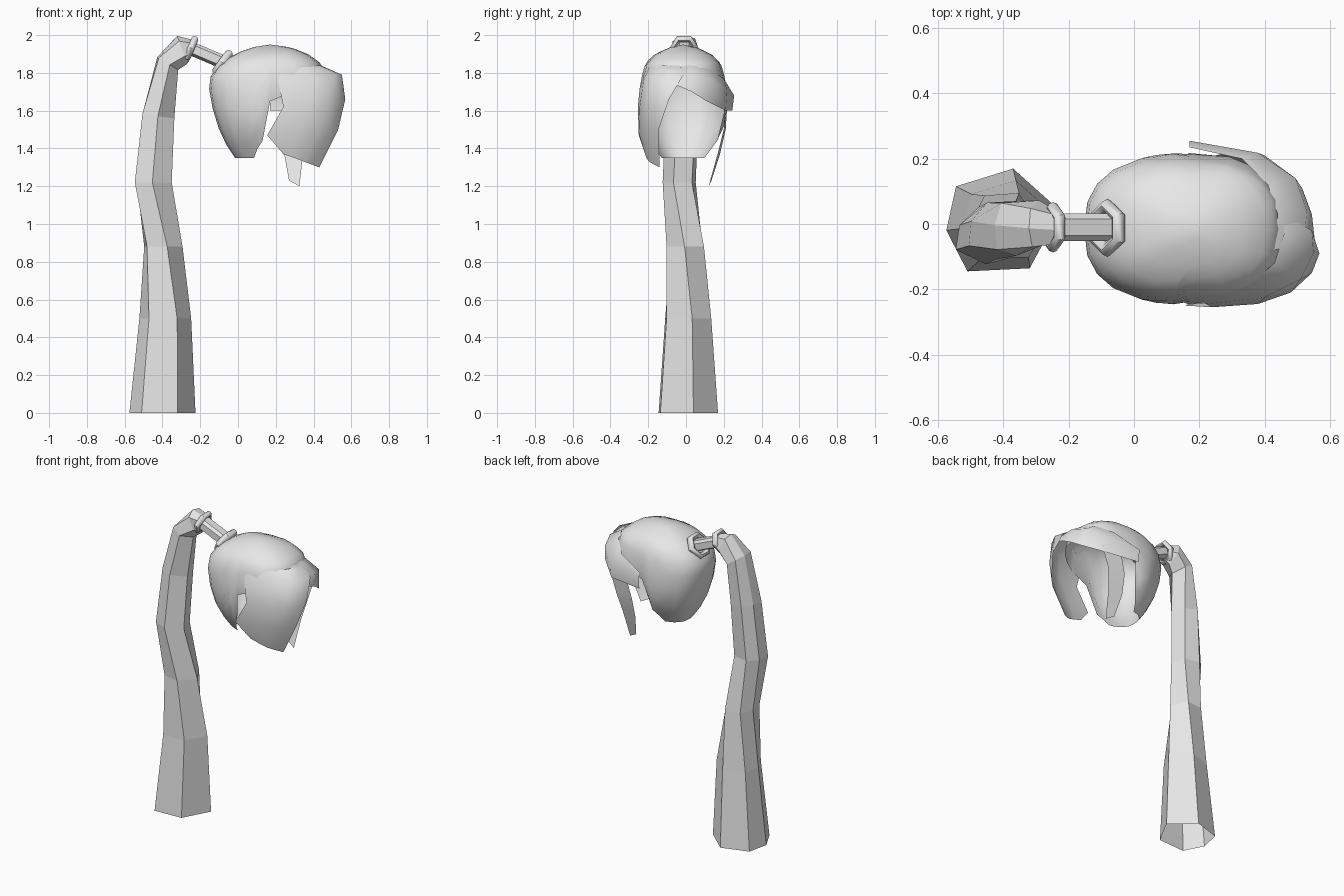
import bpy, bmesh, math
from mathutils import Vector, Matrix

if "Cube" in bpy.data.objects:
    bpy.data.objects.remove(bpy.data.objects["Cube"])

hair = bpy.data.materials.new("hair_grey")
hair.diffuse_color = (0.8, 0.8, 0.8, 1)
hair.use_nodes = True
hair.node_tree.nodes["Principled BSDF"].inputs["Base Color"].default_value = hair.diffuse_color
HEAD = Vector((0.17, -0.015, 1.62))


def add_mesh(name, verts, faces, smooth=None, outward=None):
    """Make an object; outward is a point the faces should look away from."""
    me = bpy.data.meshes.new(name)
    bm = bmesh.new()
    vs = [bm.verts.new(v) for v in verts]
    for f in faces:
        bm.faces.new([vs[i] for i in f])
    bmesh.ops.remove_doubles(bm, verts=bm.verts, dist=0.0005)
    bmesh.ops.recalc_face_normals(bm, faces=bm.faces)
    if outward is not None:
        side = sum(f.normal.dot(f.calc_center_median() - outward) * f.calc_area()
                   for f in bm.faces)
        if side < 0:
            bmesh.ops.reverse_faces(bm, faces=bm.faces)
    bm.to_mesh(me)
    bm.free()
    me.materials.append(hair)
    ob = bpy.data.objects.new(name, me)
    bpy.context.collection.objects.link(ob)
    if smooth:
        bpy.ops.object.select_all(action='DESELECT')
        ob.select_set(True)
        bpy.context.view_layer.objects.active = ob
        bpy.ops.object.shade_smooth_by_angle(angle=math.radians(smooth))
    return ob


def grid(name, rows, closed=False, smooth=None, outward=None):
    """Skin a list of equally long point rows."""
    n = len(rows[0])
    faces = []
    for r in range(len(rows) - 1):
        for c in range(n if closed else n - 1):
            d = (c + 1) % n
            faces.append((r * n + c, r * n + d, (r + 1) * n + d, (r + 1) * n + c))
    return add_mesh(name, [p for row in rows for p in row], faces, smooth, outward)


def lerp_table(table, key):
    """Interpolate the other columns of a table sorted by its first column."""
    for a, b in zip(table, table[1:]):
        if key <= b[0]:
            t = (key - a[0]) / (b[0] - a[0])
            return [p + (q - p) * t for p, q in zip(a[1:], b[1:])]
    return list(table[-1][1:])


# Ponytail: uneven six-sided tube, twisting and bending over at the top
hexagon = [(-1, -.19), (-.83, .68), (.17, 1.03), (1, .19), (.46, -.94), (-.63, -1)]
# centre x, y, z, radius x, radius y, twist, lean (degrees)
tail = [(-.40, .01, 0, .175, .155, 0, 0),
        (-.385, .01, .5, .137, .12, 0, 0),
        (-.395, 0, .88, .10, .10, -15, 0),
        (-.443, -.035, 1.22, .097, .085, -32, 0),
        (-.418, -.02, 1.57, .085, .085, -30, 8),
        (-.372, -.01, 1.85, .064, .085, -15, 32),
        (-.295, 0, 1.922, .078, .07, 0, 70),
        (-.235, -.01, 1.925, .048, .05, 0, 108)]
rows = []
for cx, cy, cz, rx, ry, twist, lean in tail:
    m = (Matrix.Translation((cx, cy, cz)) @ Matrix.Rotation(math.radians(lean), 4, 'Y')
         @ Matrix.Diagonal((rx, ry, 1, 1)) @ Matrix.Rotation(math.radians(twist), 4, 'Z'))
    rows.append([m @ Vector((x, y, 0)) for x, y in hexagon])
grid("ponytail", rows, closed=True, outward=Vector((-.4, 0, 1)))

# Strand joining the ponytail to the cap
a, b = Vector((-.25, -.01, 1.93)), Vector((-.05, -.01, 1.845))
up = Vector((.39, 0, .92))
strand = [[p + Vector((0, .042 * y, 0)) + up * (.036 * u)
           for y, u in ((-1, -.6), (-1, .6), (-.6, 1), (.6, 1), (1, .6), (1, -.6), (0, -1))]
          for p in (a, b)]
grid("joining_strand", strand, closed=True, outward=(a + b) / 2)


# Hair ties: six-sided rings across the strand
def hair_tie(name, centre, lean, major, minor):
    m = Matrix.Translation(centre) @ Matrix.Rotation(math.radians(lean), 4, 'Y')
    ring = []
    for i in range(7):
        t = math.radians(60 * i + 90)
        ring.append([m @ Vector(((major + minor * math.cos(u)) * math.cos(t),
                                 (major + minor * math.cos(u)) * math.sin(t),
                                 minor * 1.1 * math.sin(u)))
                     for u in (math.tau * k / 8 for k in range(8))])
    grid(name, ring, closed=True, smooth=50)


hair_tie("outer_hair_tie", (-.248, -.01, 1.932), 113, .060, .017)
hair_tie("inner_hair_tie", (-.082, -.012, 1.855), 126, .068, .020)

# Cap: rounded shell, open below and toward the face
profile = [(0, 1.95, 0, 0, 0), (1, 1.935, .10, .11, .07), (2, 1.90, .19, .20, .15),
           (3, 1.85, .265, .27, .20), (4, 1.78, .315, .29, .22), (5, 1.70, .325, .29, .232),
           (6, 1.55, .29, .27, .232), (7, 1.44, .245, .24, .18), (8, 1.35, .185, .17, .12)]
# angle from the back, lowest profile station reached there
hem = [(0, 8), (68, 8), (84, 7), (90, 5.33), (110, 5), (140, 4.3), (180, 4.1)]
half = [0, 16, 32, 48, 68, 76, 84, 90, 110, 125, 140, 160]
columns = []
for deg in half + [180] + [360 - d for d in reversed(half[1:])]:
    end = lerp_table(hem, min(deg, 360 - deg))[0]
    c, s = math.cos(math.radians(deg)), math.sin(math.radians(deg))
    cc, ss = math.copysign(abs(c) ** .8, c), math.copysign(abs(s) ** .8, s)
    col = []
    for k in range(11):
        z, back, front, side = lerp_table(profile, end * k / 10)
        col.append((HEAD.x - cc * (back if c > 0 else front), HEAD.y + ss * side, z))
    columns.append(col)
grid("hair_cap", columns + [columns[0]], smooth=60, outward=HEAD)

# Broad fringe hanging over one side
grid("side_fringe", [
    [(.20, -.225, 1.80), (.34, -.195, 1.83), (.43, -.12, 1.84), (.46, -.03, 1.83), (.46, .03, 1.82)],
    [(.22, -.245, 1.72), (.40, -.225, 1.76), (.51, -.17, 1.79), (.55, -.09, 1.79), (.545, -.02, 1.78)],
    [(.24, -.255, 1.62), (.38, -.245, 1.62), (.48, -.21, 1.62), (.545, -.15, 1.63), (.568, -.09, 1.66)],
    [(.155, -.25, 1.47), (.30, -.25, 1.48), (.42, -.225, 1.49), (.49, -.185, 1.5), (.53, -.145, 1.5)],
    [(.24, -.215, 1.37), (.30, -.21, 1.35), (.35, -.195, 1.33), (.39, -.17, 1.315), (.43, -.14, 1.30)],
], smooth=60, outward=HEAD)

# Band of hair swept across the brow to the other side
grid("swept_band", [
    [(.43, -.08, 1.84), (.44, .03, 1.84), (.41, .12, 1.82), (.33, .20, 1.77), (.17, .235, 1.70)],
    [(.52, -.06, 1.79), (.53, .04, 1.785), (.495, .14, 1.76), (.38, .218, 1.71), (.17, .255, 1.68)],
    [(.555, -.06, 1.74), (.545, .03, 1.70), (.515, .11, 1.65), (.40, .21, 1.60), (.17, .245, 1.60)],
], smooth=60, outward=HEAD)

# Thin loose lock hanging below the band
grid("loose_lock", [
    [(.29, .22, 1.65), (.42, .20, 1.65)],
    [(.25, .21, 1.50), (.37, .20, 1.50)],
    [(.245, .18, 1.37), (.345, .17, 1.38)],
    [(.27, .135, 1.23), (.325, .12, 1.20)],
], smooth=60, outward=HEAD)
